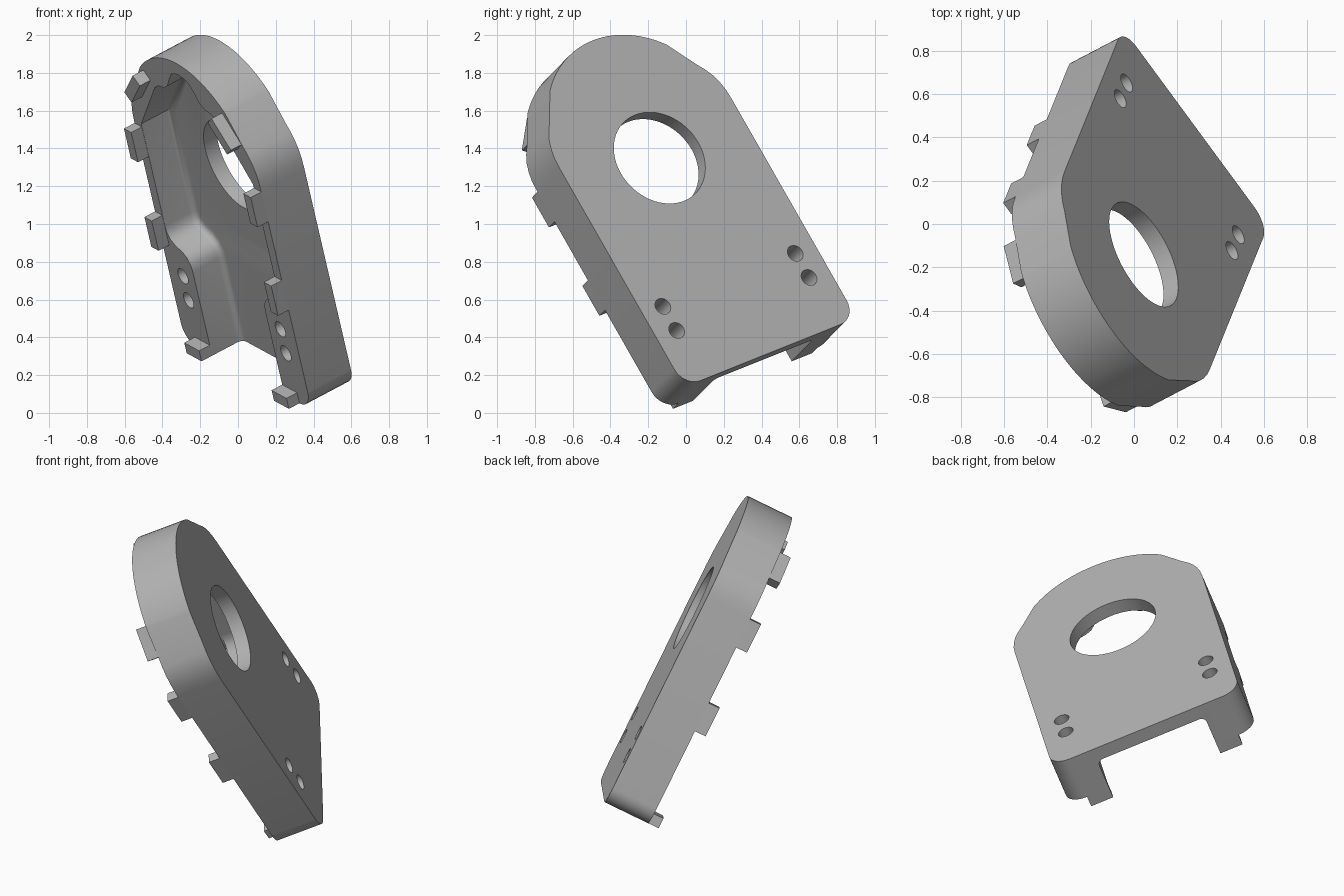
import bpy, bmesh, math
from mathutils import Matrix, Vector

cube = bpy.data.objects.get("Cube")
if cube:
    bpy.data.objects.remove(cube, do_unlink=True)

grey = bpy.data.materials.new("plain grey")
grey.use_nodes = True
grey.diffuse_color = (0.45, 0.45, 0.45, 1)
grey.node_tree.nodes["Principled BSDF"].inputs["Base Color"].default_value = (0.45, 0.45, 0.45, 1)

# Tilted frame of the bracket: width, length, outward normal, origin at the big hole
U = Vector((-0.564, 0.767, 0.307)).normalized()
V = Vector((-0.198, -0.485, 0.852))
V = (V - U * V.dot(U)).normalized()
N = U.cross(V)
FRAME = Matrix.Translation((0.045, -0.14, 1.35)) @ Matrix((U, V, N)).transposed().to_4x4()

DEPTH, FLOOR, TAB = -0.285, -0.085, -0.355
HALF, BOTTOM = 0.595, -1.21


def prism(name, outline, low, high, fillet=0):
    """Extrude an outline along the normal; optionally round the top cap edges."""
    bm = bmesh.new()
    base = bm.faces.new([bm.verts.new((x, y, low)) for x, y in outline])
    ext = bmesh.ops.extrude_face_region(bm, geom=[base])["geom"]
    top = [v for v in ext if isinstance(v, bmesh.types.BMVert)]
    bmesh.ops.translate(bm, verts=top, vec=(0, 0, high - low))
    bmesh.ops.recalc_face_normals(bm, faces=bm.faces)
    if fillet:
        edges = [e for e in bm.edges if all(v in top for v in e.verts)]
        bmesh.ops.bevel(bm, geom=edges, offset=fillet, segments=5,
                        profile=0.5, affect='EDGES', clamp_overlap=False)
    mesh = bpy.data.meshes.new(name)
    bm.to_mesh(mesh)
    bm.free()
    mesh.materials.append(grey)
    obj = bpy.data.objects.new(name, mesh)
    obj.matrix_world = FRAME
    bpy.context.collection.objects.link(obj)
    return obj


def arc(x, y, r, start, end, steps):
    angles = [math.radians(start + (end - start) * i / steps) for i in range(steps + 1)]
    return [(x + r * math.cos(a), y + r * math.sin(a)) for a in angles]


def circle(x, y, r, steps=48):
    return arc(x, y, r, 0, 360, steps)[:-1]


def mirrored(half):
    """Close a right-hand outline with its mirror image."""
    return half + [(-x, y) for x, y in reversed(half) if abs(x) > 1e-4]


def cut(target, cutter):
    cutter.hide_render = True
    mod = target.modifiers.new("cut", 'BOOLEAN')
    mod.operation, mod.solver, mod.object = 'DIFFERENCE', 'EXACT', cutter
    bpy.context.view_layer.update()
    deps = bpy.context.evaluated_depsgraph_get()
    mesh = bpy.data.meshes.new_from_object(target.evaluated_get(deps))
    target.modifiers.clear()
    target.data = mesh
    bpy.data.objects.remove(cutter, do_unlink=True)


# Main body: rounded bottom corners, straight sides, shoulders and arched top
shoulder = [(HALF, 0.15), (0.592, 0.21), (0.582, 0.26), (0.565, 0.31), (0.54, 0.355),
            (0.51, 0.395)]
crown = arc(0, 0.17, 0.56, 44, 90, 14)
crown[-1] = (0, 0.73)
corner = arc(HALF - 0.11, BOTTOM + 0.11, 0.11, -90, 0, 8)
body = prism("bracket_body", mirrored(corner + shoulder + crown), DEPTH, 0)

# Cavity, open at the bottom, narrowed by the two screw blocks
cavity = [(0.34, -1.35), (0.34, -0.69), (0.346, -0.65), (0.365, -0.615), (0.40, -0.59),
          (0.46, -0.57), (0.50, -0.545), (0.52, -0.51), (0.525, -0.47), (0.525, 0.165),
          (0.29, 0.475), (0.25, 0.50), (0.19, 0.51), (0.15, 0.535), (0.115, 0.59),
          (0.08, 0.635), (0.04, 0.65), (0, 0.655)]
cut(body, prism("cavity_cutter", mirrored(cavity), -0.6, FLOOR, 0.035))

# Large bore and the two pairs of screw holes
cut(body, prism("bore_cutter", circle(0, 0, 0.267, 64), -0.6, 0.2))
for side in (-1, 1):
    for y in (-0.758, -0.908):
        cut(body, prism("screw_cutter", circle(side * 0.457, y, 0.046, 32), -0.6, 0.2))

# Locating tabs around the rim, mirrored left and right
inner = HALF - 0.068
tabs = {
    "upper_tab": [(0.37, 0.555), (0.50, 0.405), (0.449, 0.36), (0.319, 0.51)],
    "middle_tab": [(inner, -0.04), (HALF, -0.04), (HALF, 0.145), (inner, 0.145)],
    "lower_tab": [(inner, -0.59), (HALF, -0.59), (HALF, -0.405), (inner, -0.405)],
    "foot_tab": [(0.34, BOTTOM), (0.48, BOTTOM), (0.48, -1.145), (0.34, -1.145)],
}
parts = [body]
for name, outline in tabs.items():
    for side, label in ((1, "left"), (-1, "right")):
        parts.append(prism(f"{label}_{name}", [(side * x, y) for x, y in outline], TAB, DEPTH))

# Smooth the curved walls, keep the edges sharp
bpy.ops.object.select_all(action='DESELECT')
body.select_set(True)
bpy.context.view_layer.objects.active = body
bpy.ops.object.shade_smooth_by_angle(angle=math.radians(30))
